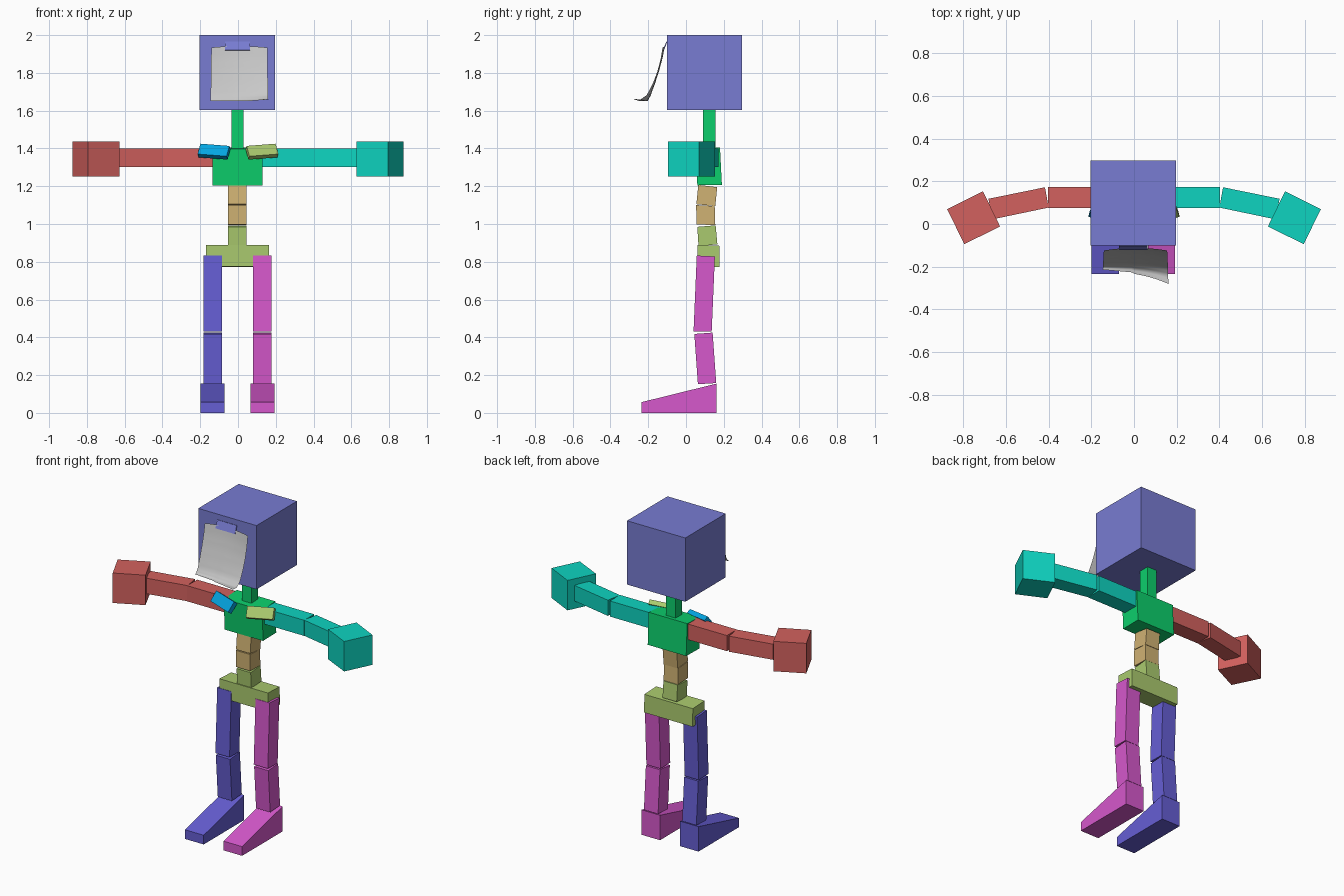
import bpy, bmesh
from mathutils import Vector

if "Cube" in bpy.data.objects:
    bpy.data.objects.remove(bpy.data.objects["Cube"])


def lin(c):
    c /= 255
    return c / 12.92 if c <= 0.04045 else ((c + 0.055) / 1.055) ** 2.4


def material(name, r, g, b):
    m = bpy.data.materials.new(name)
    m.diffuse_color = (lin(r), lin(g), lin(b), 1)
    m.use_nodes = True
    m.node_tree.nodes["Principled BSDF"].inputs["Base Color"].default_value = m.diffuse_color
    return m


PERIWINKLE = material("periwinkle", 120, 124, 210)
INDIGO = material("indigo", 102, 94, 212)
GREEN = material("green", 12, 207, 108)
TEAL = material("teal", 14, 212, 192)
RED = material("red", 210, 97, 94)
BLUE = material("blue", 4, 165, 225)
OLIVE = material("olive", 170, 202, 110)
TAN = material("tan", 208, 178, 115)
MAGENTA = material("magenta", 214, 88, 204)
PAPER = material("paper grey", 200, 200, 200)


def finish(name, bm, mat):
    bmesh.ops.recalc_face_normals(bm, faces=bm.faces)
    me = bpy.data.meshes.new(name)
    bm.to_mesh(me)
    bm.free()
    me.materials.append(mat)
    ob = bpy.data.objects.new(name, me)
    bpy.context.collection.objects.link(ob)
    return ob


def prism(name, pts, a, b, mat, plane="yz", side=1):
    """Extrude a side (yz) or plan (xy) outline from a to b; side=-1 mirrors in x."""
    bm = bmesh.new()

    def ring(t):
        return [bm.verts.new((side * t, p, q) if plane == "yz" else (side * p, q, t))
                for p, q in pts]
    r0, r1 = ring(a), ring(b)
    bm.faces.new(r0)
    bm.faces.new(r1)
    n = len(pts)
    for i in range(n):
        j = (i + 1) % n
        bm.faces.new((r0[i], r0[j], r1[j], r1[i]))
    return finish(name, bm, mat)


def rect(y0, y1, z0, z1):
    return [(y0, z0), (y1, z0), (y1, z1), (y0, z1)]


# head, neck and torso blocks
prism("head", rect(-0.10, 0.297, 1.604, 2.0), -0.203, 0.197, PERIWINKLE)
prism("neck", rect(0.09, 0.155, 1.395, 1.61), -0.035, 0.03, GREEN)
prism("chest", [(0.06, 1.205), (0.19, 1.207), (0.18, 1.405), (0.052, 1.398)],
      -0.134, 0.13, GREEN)
prism("upper_spine", [(0.055, 1.105), (0.155, 1.095), (0.165, 1.195), (0.065, 1.207)],
      -0.052, 0.045, TAN)
prism("middle_spine", [(0.055, 0.997), (0.155, 0.995), (0.152, 1.095), (0.054, 1.1)],
      -0.052, 0.045, TAN)
prism("lower_spine", [(0.066, 0.885), (0.166, 0.892), (0.157, 0.993), (0.06, 0.985)],
      -0.052, 0.045, OLIVE)
prism("hips", [(0.06, 0.775), (0.178, 0.773), (0.176, 0.885), (0.06, 0.89)],
      -0.17, 0.163, OLIVE)

# limbs, once per side
for tag, s, leg, arm, collar in (("left", -1, INDIGO, RED, BLUE),
                                 ("right", 1, MAGENTA, TEAL, OLIVE)):
    dx = -0.003 * s      # the figure sits a touch left of centre
    prism(tag + "_thigh", [(0.040, 0.432), (0.136, 0.43), (0.153, 0.828), (0.057, 0.833)],
          0.083 + dx, 0.18 + dx, leg, side=s)
    prism(tag + "_shin", [(0.063, 0.152), (0.16, 0.158), (0.141, 0.425), (0.044, 0.418)],
          0.083 + dx, 0.18 + dx, leg, side=s)
    prism(tag + "_foot", [(-0.235, 0), (0.162, 0), (0.162, 0.155), (-0.235, 0.057)],
          0.068 + dx, 0.196 + dx, leg, side=s)
    prism(tag + "_upper_arm", [(0.12, 0.075), (0.402, 0.075), (0.402, 0.173), (0.12, 0.173)],
          1.303, 1.4, arm, "xy", s)
    prism(tag + "_forearm", [(0.40, 0.077), (0.662, 0.022), (0.682, 0.118), (0.417, 0.172)],
          1.303, 1.4, arm, "xy", s)
    prism(tag + "_hand", [(0.627, -0.012), (0.795, -0.094), (0.875, 0.069), (0.707, 0.153)],
          1.252, 1.438, arm, "xy", s)

    # collar bone: slanted plate in front of the shoulder
    u = Vector((0.155, 0.045, 0.012)).normalized()
    w = Vector((0, 0.6, 0.8))
    w = (w - u * w.dot(u)).normalized()
    n = u.cross(w)
    c = Vector((0.127, 0.042, 1.383))
    bm = bmesh.new()
    bmesh.ops.create_cube(bm, size=1)
    for v in bm.verts:
        p = c + u * v.co.x * 0.16 + w * v.co.y * 0.068 + n * v.co.z * 0.03
        v.co = (p.x * s, p.y, p.z)
    finish(tag + "_collar_bone", bm, collar)

# paper sheet hanging on the face, curling forward at the bottom
PROFILE = [(-0.112, 1.942), (-0.124, 1.88), (-0.143, 1.81), (-0.168, 1.74),
           (-0.195, 1.68), (-0.222, 1.652), (-0.25, 1.65)]
N, M = 16, 18
bm = bmesh.new()
grid = []
for j in range(M + 1):
    v = j / M
    f = v * (len(PROFILE) - 1)
    k = min(int(f), len(PROFILE) - 2)
    t = f - k
    y, z = (PROFILE[k][i] * (1 - t) + PROFILE[k + 1][i] * t for i in (0, 1))
    row = []
    for i in range(N + 1):
        h = i / N * 2 - 1
        x = 0.007 + h * (0.148 + 0.006 * v)
        curl = v ** 3 * (0.008 * h - 0.03 * max(h, 0) ** 2 + 0.022 * (1 - h)) * (1 if h < 0 else 0.7)
        bow = -0.012 * h * h * (1 - v)          # side edges lift off the head
        row.append(bm.verts.new((x, y + curl + bow - 0.015 * v ** 3 * max(h, 0),
                                 z + 0.012 * v ** 2 * max(h, 0) ** 2 - 0.008 * h * h * (1 - v))))
    grid.append(row)
for j in range(M):
    for i in range(N):
        f = bm.faces.new((grid[j][i], grid[j + 1][i], grid[j + 1][i + 1], grid[j][i + 1]))
        f.smooth = True
sheet = finish("paper_sheet", bm, PAPER)
if sum(p.normal.y for p in sheet.data.polygons) > 0:
    sheet.data.flip_normals()

# strip of tape holding the sheet
prism("tape", [(-0.099, 1.965), (-0.104, 1.966), (-0.122, 1.92), (-0.117, 1.918)],
      -0.07, 0.064, PERIWINKLE)
